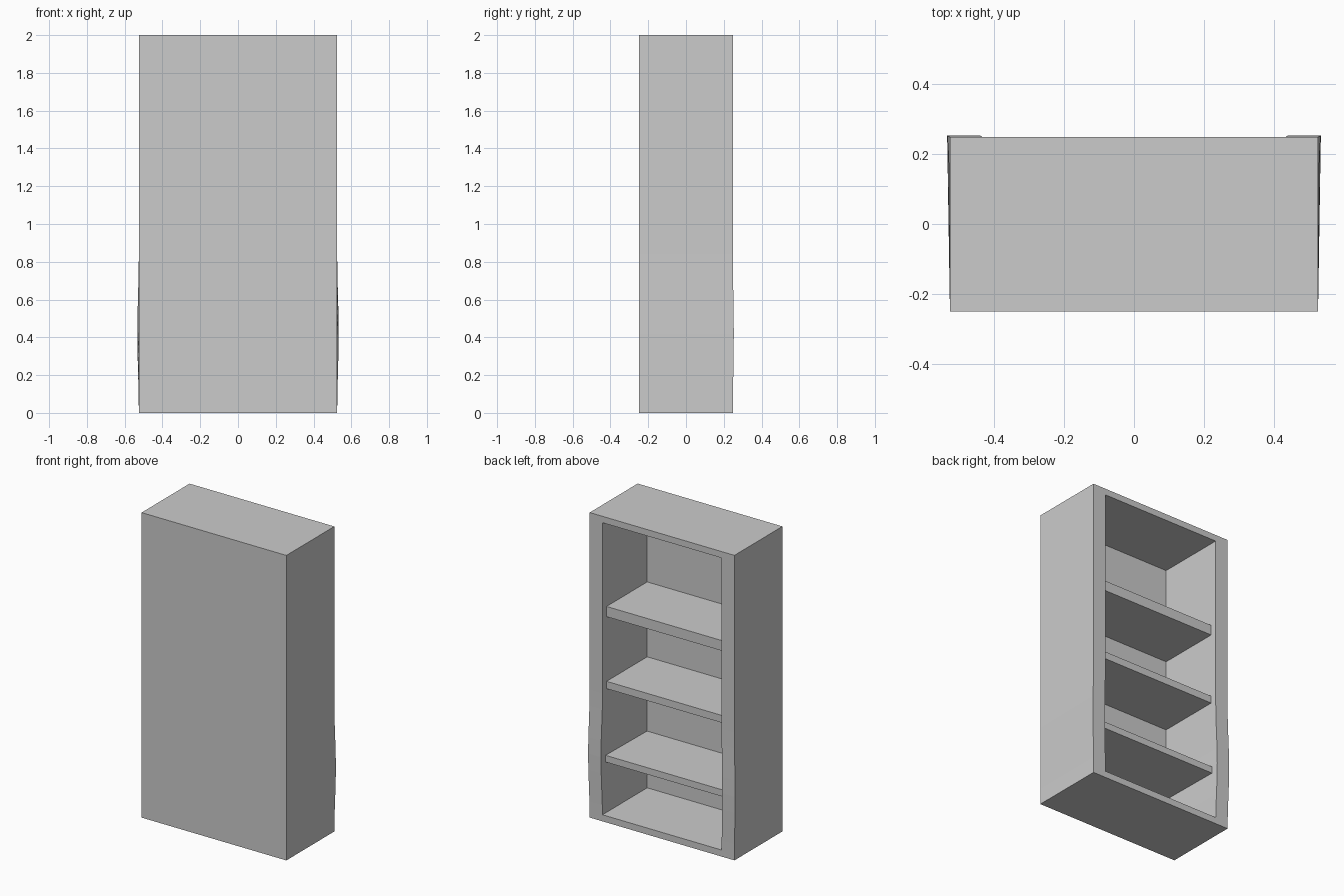
import bpy, bmesh, math

if "Cube" in bpy.data.objects:
    bpy.data.objects.remove(bpy.data.objects["Cube"])

W, Y0, Y1, H = 0.525, -0.249, 0.248, 2.0   # outer size
IW, IZ0, IZ1 = 0.432, 0.043, 1.958         # opening
PANEL_Y = -0.215                           # inner face of the closed front panel
BULGE_TOP = 0.84


def finish(bm, name):
    bmesh.ops.recalc_face_normals(bm, faces=bm.faces[:])
    mesh = bpy.data.meshes.new(name)
    bm.to_mesh(mesh)
    bm.free()
    ob = bpy.data.objects.new(name, mesh)
    bpy.context.collection.objects.link(ob)
    return ob


def box(bm, x, y0, y1, z0, z1):
    for v in bmesh.ops.create_cube(bm, size=2)["verts"]:
        v.co = (x * v.co.x,
                y1 if v.co.y > 0 else y0,
                z1 if v.co.z > 0 else z0)


# carcass: box with a recess cut into the rear face
bm = bmesh.new()
box(bm, W, Y0, Y1, 0, H)
bm.normal_update()
rear = next(f for f in bm.faces if f.normal.y > 0.9)
bmesh.ops.inset_individual(bm, faces=[rear], thickness=0.04)
for v in rear.verts:
    v.co.x = math.copysign(IW, v.co.x)
    v.co.z = IZ1 if v.co.z > 1 else IZ0
bmesh.ops.inset_individual(bm, faces=[rear], thickness=0.0)
for v in rear.verts:
    v.co.x = math.copysign(IW, v.co.x)
    v.co.z = IZ1 if v.co.z > 1 else IZ0
    v.co.y = PANEL_Y

# slight outward bow of the lower side walls, strongest at the open edge
for i in range(1, 9):
    bmesh.ops.bisect_plane(bm, geom=bm.verts[:] + bm.edges[:] + bm.faces[:],
                           plane_co=(0, 0, BULGE_TOP * i / 8), plane_no=(0, 0, 1))
for v in bm.verts:
    if 0 < v.co.z < BULGE_TOP:
        bump = math.sin(math.pi * v.co.z / BULGE_TOP) ** 2
        k = bump * (v.co.y - Y0) / (Y1 - Y0)
        v.co.x += math.copysign(0.008 * k, v.co.x)
        v.co.y += 0.005 * k
finish(bm, "bookcase_carcass")

# shelves, housed in the side walls and set back from the opening
for name, top, thick in (("upper", 1.393, 0.067), ("middle", 0.902, 0.048), ("lower", 0.415, 0.044)):
    bm = bmesh.new()
    box(bm, IW + 0.012, PANEL_Y - 0.01, 0.206, top - thick, top)
    finish(bm, name + "_shelf")
